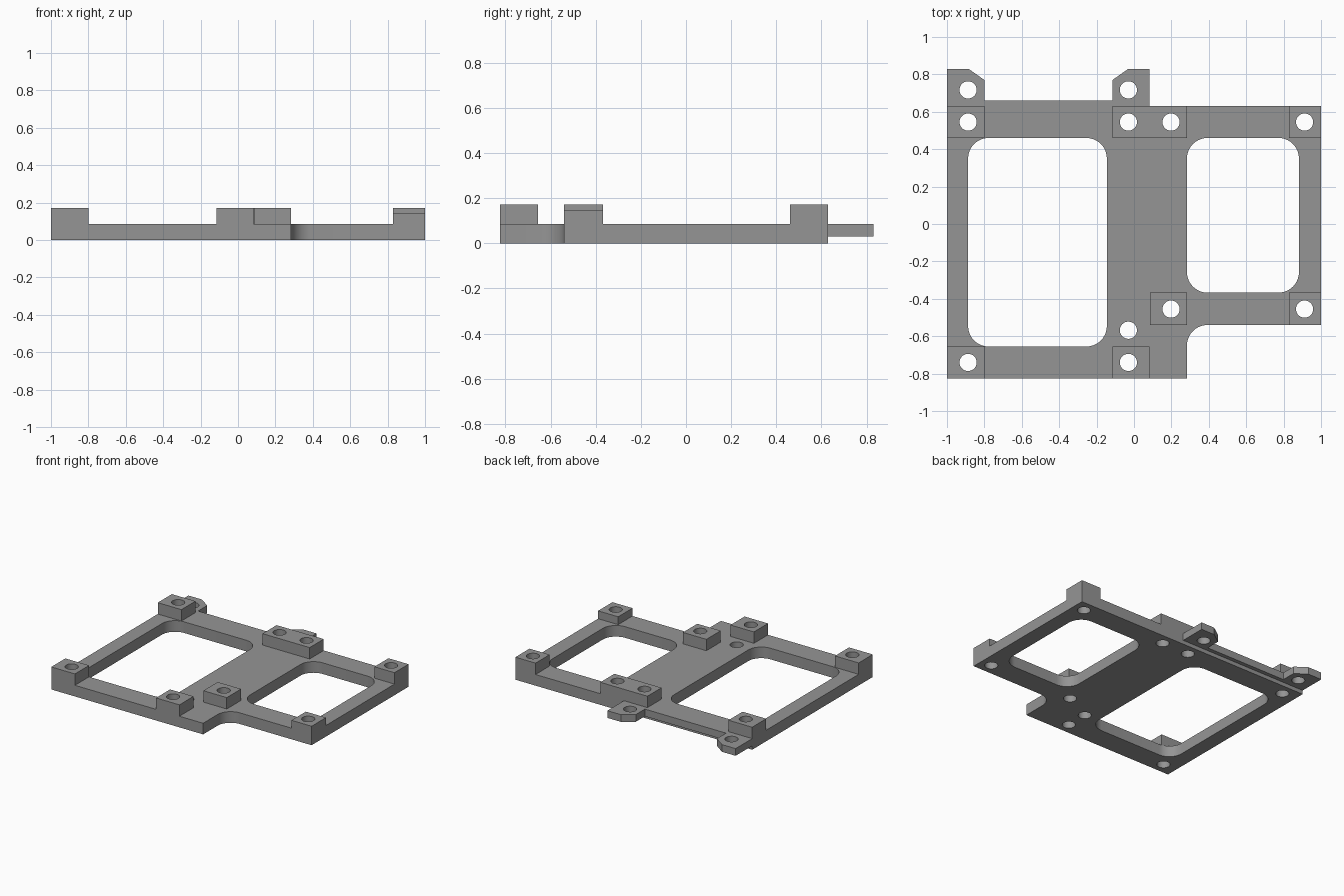
import bpy
import bmesh
import math

if "Cube" in bpy.data.objects:
    bpy.data.objects.remove(bpy.data.objects["Cube"])

grey = bpy.data.materials.new("grey")
grey.diffuse_color = (0.30, 0.30, 0.30, 1)
grey.use_nodes = True
grey.node_tree.nodes["Principled BSDF"].inputs["Base Color"].default_value = grey.diffuse_color


def prism(name, points, z0, z1):
    """Extrude a counter-clockwise outline from z0 to z1."""
    bm = bmesh.new()
    face = bm.faces.new([bm.verts.new((x, y, z0)) for x, y in points])
    top = bmesh.ops.extrude_face_region(bm, geom=[face])["geom"]
    verts = [v for v in top if isinstance(v, bmesh.types.BMVert)]
    bmesh.ops.translate(bm, verts=verts, vec=(0, 0, z1 - z0))
    bmesh.ops.recalc_face_normals(bm, faces=bm.faces)
    mesh = bpy.data.meshes.new(name)
    bm.to_mesh(mesh)
    bm.free()
    mesh.materials.append(grey)
    obj = bpy.data.objects.new(name, mesh)
    bpy.context.collection.objects.link(obj)
    return obj


def arc(cx, cy, r, start, end, steps=10):
    angles = [math.radians(start + (end - start) * i / steps) for i in range(steps + 1)]
    return [(cx + r * math.cos(a), cy + r * math.sin(a)) for a in angles]


def rect(x0, x1, y0, y1):
    return [(x0, y0), (x1, y0), (x1, y1), (x0, y1)]


def rounded_rect(x0, x1, y0, y1, r):
    return (arc(x0 + r, y0 + r, r, 180, 270) + arc(x1 - r, y0 + r, r, 270, 360)
            + arc(x1 - r, y1 - r, r, 0, 90) + arc(x0 + r, y1 - r, r, 90, 180))


def combine(target, tool, operation):
    """Apply an exact boolean and discard the tool."""
    mod = target.modifiers.new(operation, "BOOLEAN")
    mod.operation = operation
    mod.solver = "EXACT"
    mod.object = tool
    bpy.context.view_layer.update()
    graph = bpy.context.evaluated_depsgraph_get()
    mesh = bpy.data.meshes.new_from_object(target.evaluated_get(graph))
    target.modifiers.clear()
    target.data = mesh
    bpy.data.objects.remove(tool)


PLATE, TOP, R = 0.085, 0.172, 0.11

# Base plate with a stepped, filleted front right corner
outline = ([(-1, -0.825), (0.283, -0.825)]
           + arc(0.283 + R, -0.54 - R, R, 180, 90)
           + [(1, -0.54), (1, 0.63), (-1, 0.63)])
frame = prism("mounting_frame", outline, 0, PLATE)

# Two large rounded windows
for window in [(-0.887, -0.145, -0.655, 0.46), (0.283, 0.882, -0.367, 0.46)]:
    combine(frame, prism("window", rounded_rect(*window, R), -0.1, 0.3), "DIFFERENCE")

# Raised bosses: x range, y range, top height
bosses = [
    (-1, -0.8, 0.46, 0.63, TOP), (-0.115, 0.283, 0.46, 0.63, TOP),
    (0.83, 1, 0.46, 0.63, TOP), (0.085, 0.283, -0.54, -0.367, TOP),
    (0.83, 1, -0.54, -0.367, 0.145), (-1, -0.8, -0.825, -0.655, TOP),
    (-0.115, 0.083, -0.825, -0.655, TOP),
]
for x0, x1, y0, y1, top in bosses:
    combine(frame, prism("boss", rect(x0, x1, y0, y1), 0.04, top), "UNION")

# Rear strip with a chamfered tab at each end
rear = [(-1, 0.6), (0.083, 0.6), (0.083, 0.83), (-0.03, 0.83), (-0.115, 0.77),
        (-0.115, 0.66), (-0.8, 0.66), (-0.8, 0.77), (-0.885, 0.83), (-1, 0.83)]
combine(frame, prism("rear_tabs", rear, 0.03, PLATE), "UNION")

# Screw holes
holes = [(-0.887, 0.717), (-0.03, 0.717), (-0.887, 0.545), (-0.03, 0.545),
         (0.198, 0.545), (0.912, 0.545), (0.198, -0.455), (0.912, -0.455),
         (-0.03, -0.568), (-0.887, -0.74), (-0.03, -0.74)]
for x, y in holes:
    ring = arc(x, y, 0.046, 0, 360, 32)[:-1]
    combine(frame, prism("hole", ring, -0.1, 0.3), "DIFFERENCE")

# Smooth the curved walls, keep the edges crisp
bpy.context.view_layer.objects.active = frame
frame.select_set(True)
bpy.ops.object.shade_smooth_by_angle(angle=math.radians(30))
